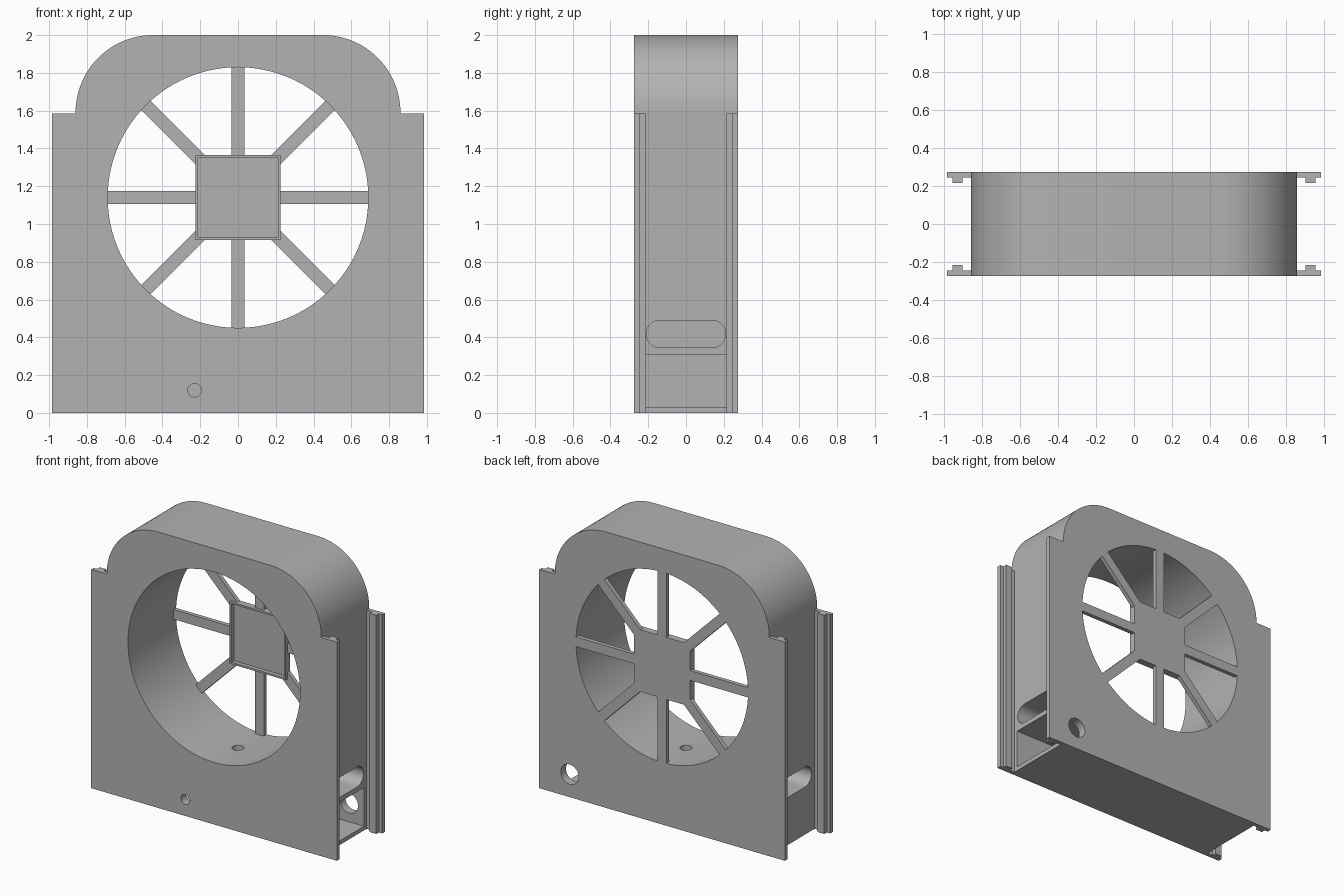
import bpy, bmesh, math
from mathutils import Matrix, Vector

if "Cube" in bpy.data.objects:
    bpy.data.objects.remove(bpy.data.objects["Cube"])

GREY = (0.45, 0.45, 0.45, 1)
mat = bpy.data.materials.new("plain grey")
mat.use_nodes = True
mat.diffuse_color = GREY
mat.node_tree.nodes["Principled BSDF"].inputs["Base Color"].default_value = GREY

HALF = 0.275          # half depth of the housing
WALL = 0.03
FAN_Z, FAN_R = 1.14, 0.69


def finish(name, bm):
    bmesh.ops.recalc_face_normals(bm, faces=bm.faces)
    mesh = bpy.data.meshes.new(name)
    bm.to_mesh(mesh)
    bm.free()
    mesh.materials.append(mat)
    obj = bpy.data.objects.new(name, mesh)
    bpy.context.collection.objects.link(obj)
    return obj


def box(name, x, y, z, turn=0):
    """Box from three (low, high) ranges, turned about the fan axis."""
    bm = bmesh.new()
    bmesh.ops.create_cube(bm, size=1)
    size = Vector((x[1] - x[0], y[1] - y[0], z[1] - z[0]))
    mid = Vector((sum(x), sum(y), sum(z))) / 2
    bm.transform(Matrix.Translation(mid) @ Matrix.Diagonal(size.to_4d()))
    if turn:
        axis = Matrix.Translation((0, 0, FAN_Z))
        bm.transform(axis @ Matrix.Rotation(turn, 4, "Y") @ axis.inverted())
    return finish(name, bm)


def rod(name, centre, radius, depth, axis="Y", sides=32):
    bm = bmesh.new()
    bmesh.ops.create_cone(bm, cap_ends=True, segments=sides, radius1=radius,
                          radius2=radius, depth=depth)
    if axis == "Y":
        bm.transform(Matrix.Rotation(math.pi / 2, 4, "X"))
    bm.transform(Matrix.Translation(centre))
    return finish(name, bm)


def prism(name, points, push):
    bm = bmesh.new()
    face = bm.faces.new([bm.verts.new(p) for p in points])
    out = bmesh.ops.extrude_face_region(bm, geom=[face])["geom"]
    bmesh.ops.translate(bm, vec=push, verts=[v for v in out if isinstance(v, bmesh.types.BMVert)])
    return finish(name, bm)


def combine(target, other, operation):
    mod = target.modifiers.new(operation, "BOOLEAN")
    mod.operation, mod.solver, mod.object = operation, "EXACT", other
    bpy.ops.object.select_all(action="DESELECT")
    bpy.context.view_layer.objects.active = target
    target.select_set(True)
    bpy.ops.object.modifier_apply(modifier=mod.name)
    bpy.data.objects.remove(other)


def arc(cx, cz, r, start, end, steps):
    angles = [math.radians(start + (end - start) * i / steps) for i in range(steps + 1)]
    return [(cx + r * math.cos(a), cz + r * math.sin(a)) for a in angles]


# Housing block with rounded top corners
W, R = 0.86, 0.41
outline = [(-W, 0), (W, 0)] + arc(W - R, 2 - R, R, 0, 90, 24) + arc(R - W, 2 - R, R, 90, 180, 24)
housing = prism("housing", [(x, -HALF, z) for x, z in outline], (0, 2 * HALF, 0))

# Flanges on the front and back faces, each with an inner rib
RAIL_TOP = 1.585
for sx in (-1, 1):
    for sy in (-1, 1):
        def span(a, b, s):
            return tuple(sorted((a * s, b * s)))
        combine(housing, box("flange", span(0.8, 0.985, sx), span(HALF - WALL, HALF, sy),
                             (0, RAIL_TOP)), "UNION")
        combine(housing, box("rib", span(0.905, 0.958, sx), span(0.215, 0.26, sy),
                             (0, RAIL_TOP)), "UNION")

# Fan duct
combine(housing, rod("duct", (0, 0, FAN_Z), FAN_R, 1, sides=96), "DIFFERENCE")

# Lower chamber, open on one side
combine(housing, box("chamber", (-W + WALL, 0.95), (-0.215, 0.215), (WALL, 0.31)), "DIFFERENCE")

# Rounded side slots
r = 0.0725
stadium = arc(0.21 - r, 0.4175, r, -90, 90, 16) + arc(r - 0.21, 0.4175, r, 90, 270, 16)
for s in (-1, 1):
    combine(housing, prism("slot", [(0.3 * s, y, z) for y, z in stadium], (0.6 * s, 0, 0)),
            "DIFFERENCE")

# Cable hole, sensor hole and duct drain hole
combine(housing, rod("front_hole", (-0.23, -0.25, 0.12), 0.036, 0.2), "DIFFERENCE")
combine(housing, rod("back_hole", (0.74, 0.25, 0.165), 0.072, 0.2), "DIFFERENCE")
combine(housing, rod("drain_hole", (0, 0, 0.4), 0.04, 0.3, axis="Z"), "DIFFERENCE")

# Fan guard: square hub tray on eight spokes
HUB = 0.225
guard = box("fan_guard", (-HUB, HUB), (0.225, HALF), (FAN_Z - HUB, FAN_Z + HUB))
for i in range(8):
    spoke = box("spoke", (0.15, FAN_R), (HALF - WALL, HALF), (FAN_Z - 0.035, FAN_Z + 0.035),
                i * math.pi / 4)
    combine(guard, spoke, "UNION")
t = HUB - 0.013
combine(guard, box("tray", (-t, t), (0.1, 0.255), (FAN_Z - t, FAN_Z + t)), "DIFFERENCE")

# Smooth the curved walls, keep edges sharp
for obj in (housing, guard):
    bpy.ops.object.select_all(action="DESELECT")
    bpy.context.view_layer.objects.active = obj
    obj.select_set(True)
    bpy.ops.object.shade_smooth_by_angle(angle=math.radians(30))
